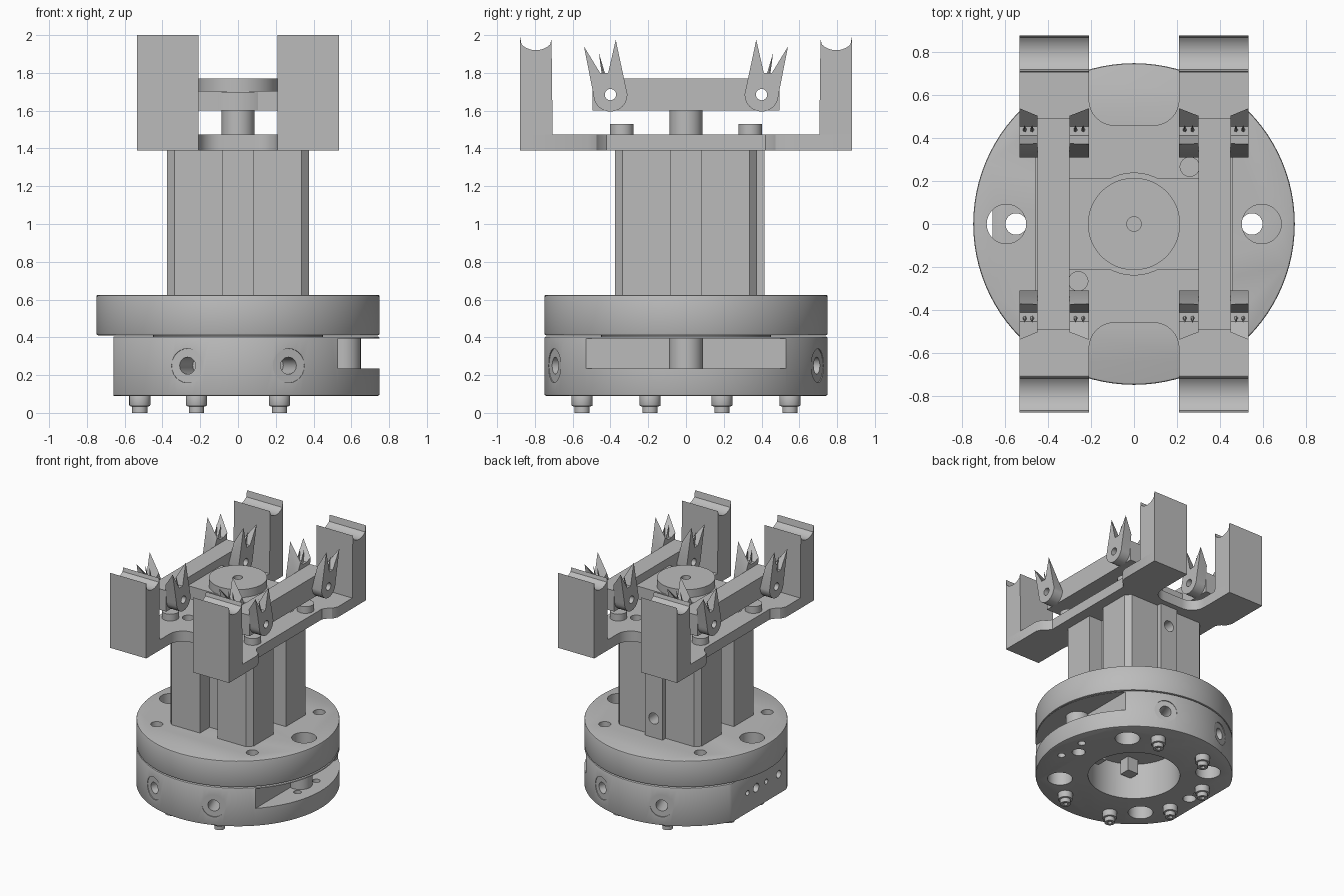
import bpy, bmesh, math

cube = bpy.data.objects.get("Cube")
if cube:
    bpy.data.objects.remove(cube, do_unlink=True)

GREY = (0.5, 0.5, 0.5, 1)
metal = bpy.data.materials.new("plain grey metal")
metal.use_nodes = True
metal.diffuse_color = GREY
metal.node_tree.nodes["Principled BSDF"].inputs["Base Color"].default_value = GREY


def loft(name, lower, upper):
    """Closed solid between two matching outlines of 3D points."""
    bm = bmesh.new()
    a = [bm.verts.new(p) for p in lower]
    b = [bm.verts.new(p) for p in upper]
    n = len(a)
    bm.faces.new(a)
    bm.faces.new(b)
    for i in range(n):
        j = (i + 1) % n
        bm.faces.new((a[i], a[j], b[j], b[i]))
    bmesh.ops.recalc_face_normals(bm, faces=bm.faces)
    mesh = bpy.data.meshes.new(name)
    bm.to_mesh(mesh)
    bm.free()
    mesh.materials.append(metal)
    obj = bpy.data.objects.new(name, mesh)
    bpy.context.collection.objects.link(obj)
    return obj


def prism(name, pts, z0, z1):
    return loft(name, [(x, y, z0) for x, y in pts], [(x, y, z1) for x, y in pts])


def side_prism(name, pts, x0, x1):
    return loft(name, [(x0, y, z) for y, z in pts], [(x1, y, z) for y, z in pts])


def box(name, x0, x1, y0, y1, z0, z1):
    return prism(name, [(x0, y0), (x1, y0), (x1, y1), (x0, y1)], z0, z1)


def arc(cx, cy, r, start, end, n):
    angles = [math.radians(start + (end - start) * i / n) for i in range(n + 1)]
    return [(cx + r * math.cos(t), cy + r * math.sin(t)) for t in angles]


def cyl(name, x, y, r, z0, z1, n=32):
    return prism(name, arc(x, y, r, 0, 360, n)[:-1], z0, z1)


def radial(name, angle, r, d0, d1, z):
    """Horizontal cylinder running outwards at an angle, d0 to d1 from the axis."""
    obj = cyl(name, 0, 0, r, d0, d1, 24)
    obj.rotation_euler = (0, math.pi / 2, math.radians(angle))
    obj.location.z = z
    return obj


def activate(obj):
    bpy.ops.object.select_all(action="DESELECT")
    obj.select_set(True)
    bpy.context.view_layer.objects.active = obj


def cut(obj, *cutters):
    activate(obj)
    for c in cutters:
        c.hide_render = True
        mod = obj.modifiers.new("cut", "BOOLEAN")
        mod.operation, mod.solver, mod.object = "DIFFERENCE", "EXACT", c
        bpy.ops.object.modifier_apply(modifier=mod.name)
        bpy.data.objects.remove(c, do_unlink=True)


def bevel(obj, width):
    activate(obj)
    mod = obj.modifiers.new("bevel", "BEVEL")
    mod.width, mod.segments, mod.angle_limit = width, 2, math.radians(60)
    bpy.ops.object.modifier_apply(modifier=mod.name)


SIGNS = [(sx, sy) for sx in (-1, 1) for sy in (-1, 1)]

# Lower flange: flat on one side, open slot on the other, central bore
lower = cyl("lower_flange", 0, 0, 0.75, 0.09, 0.405, 96)
bevel(lower, 0.01)
cut(lower, box("c", -1, -0.66, -1, 1, 0, 0.5),
    box("c", 0.53, 1, -1, 1, 0.235, 0.395),
    cyl("c", 0, 0, 0.35, 0, 0.39, 64))
for s in (-1, 1):
    cut(lower, cyl("c", s * 0.55, 0, 0.05, 0, 0.5))
for sx, sy in SIGNS:
    cut(lower, cyl("c", sx * 0.4, sy * 0.4, 0.095, 0, 0.2))
    a = math.degrees(math.atan2(sy * 0.7, sx * 0.27))
    cut(lower, radial("c", a, 0.09, 0.742, 0.8, 0.25),
        radial("c", a, 0.045, 0.55, 0.8, 0.25))
for x, y in [(0.62, 0.12), (0.62, -0.12), (-0.55, 0.1)]:
    cut(lower, cyl("c", x, y, 0.03, 0, 0.3, 16))
for y, r in [(0.15, 0.02), (0.04, 0.035), (-0.09, 0.02), (-0.25, 0.03)]:
    hole = radial("c", 180, r, 0.58, 0.8, 0.25)
    hole.location.y = y
    cut(lower, hole)

# Sleeve standing in the slot
sleeve = cyl("slot_sleeve", 0.56, 0, 0.09, 0.23, 0.4)
cut(sleeve, cyl("c", 0.55, 0, 0.05, 0, 0.5))

# Tabs inside the bore
for s in (-1, 1):
    box("bore_tab", s * 0.16 - 0.05, s * 0.16 + 0.05, -0.29, -0.2, 0.27, 0.395)

# Upper flange
upper = cyl("upper_flange", 0, 0, 0.75, 0.41, 0.625, 96)
bevel(upper, 0.01)
for s in (-1, 1):
    cut(upper, cyl("c", s * 0.595, 0, 0.092, 0.3, 0.7))
for sx, sy in SIGNS:
    cut(upper, cyl("c", sx * 0.43, sy * 0.43, 0.045, 0.5, 0.7, 24))
cyl("flange_joint", 0, 0, 0.45, 0.395, 0.42, 64)

# Mounting bolts under the base
for x, y in [(-0.22, 0.55), (0.22, 0.55), (-0.22, -0.55), (0.22, -0.55),
             (-0.52, 0.19), (-0.52, -0.19)]:
    bevel(cyl("bolt_collar", x, y, 0.056, 0.035, 0.1, 24), 0.008)
    tip = cyl("bolt_tip", x, y, 0.04, 0, 0.05, 24)
    cut(tip, cyl("c", x, y, 0.02, -0.1, 0.02, 6))

# Column with chamfered corners and slotted sides
c, k = 0.375, 0.335
column = prism("column", [(-k, -c), (k, -c), (c, -k), (c, k),
                          (k, c), (-k, c), (-c, k), (-c, -k)], 0.6, 1.4)
cut(column, box("c", -0.08, 0.08, -1, -0.25, 0, 2), box("c", -0.08, 0.08, 0.25, 1, 0, 2),
    box("c", -1, -0.25, -0.08, 0.08, 0, 2), box("c", 0.25, 1, -0.08, 0.08, 0, 2))
rib = box("column_port_rib", -0.08, 0.08, 0.24, 0.415, 0.6, 1.4)
for z in (0.78, 1.22):
    cut(rib, radial("c", 90, 0.045, 0.3, 0.6, z))

# H-shaped top plate from one mirrored quarter outline
quarter = [(0.46, 0), (0.46, 0.42), (0.485, 0.455), (0.515, 0.475), (0.535, 0.52),
           (0.535, 0.88), (0.21, 0.88)]
quarter += arc(0.09, 0.58, 0.12, 0, -90, 8)
half = quarter + [(-x, y) for x, y in reversed(quarter)]
outline = half + [(-x, -y) for x, y in half[1:-1]]
plate = prism("top_plate", outline + [], 1.39, 1.475)
for s in (-1, 1):
    cut(plate, cyl("c", s * 0.26, s * 0.267, 0.045, 1.4, 1.6, 24))

# Corner jaws with a hollowed top
for sx, sy in SIGNS:
    top = arc(0.795, 2.03, 0.11, 218, 322, 12)
    top = [(0.88, 1.4)] + [(0.88, 2.0)] + top[::-1][1:-1] + [(0.712, 1.98), (0.705, 1.4)]
    side_prism("jaw", [(sy * y, z) for y, z in top], sx * 0.21, sx * 0.535)
    cyl("plate_screw", sx * 0.37, sy * 0.34, 0.063, 1.47, 1.53, 24)

# Centre post, crosspiece and cap
cyl("centre_post", 0, 0, 0.087, 1.47, 1.61)
box("crosspiece", -0.3, 0.3, -0.215, 0.215, 1.6, 1.705)
cyl("crosspiece_hub", 0, 0, 0.24, 1.6, 1.7, 64)
cap = cyl("centre_cap", 0, 0, 0.215, 1.7, 1.77, 64)
cut(cap, cyl("c", 0, 0, 0.034, 1.73, 1.9))

# Side bars
for s in (-1, 1):
    bar = box("side_bar", s * 0.3, s * 0.45, -0.495, 0.495, 1.6, 1.77)
    for sy in (-1, 1):
        hole = radial("c", 0, 0.03, -1, 1, 1.685)
        hole.location.y = sy * 0.4
        cut(bar, hole)


# Forked claws on both faces of each bar end
def claw_outline(outer_tip, inner_tip, sy):
    pts = arc(0.4, 1.685, 0.09, 0, -180, 12)
    pts += [inner_tip, (0.412, 1.8), (0.455, 1.8), outer_tip]
    return [(sy * y, z) for y, z in pts]


for sx, sy in SIGNS:
    for near, far in [(0.45, 0.535), (0.3, 0.21)]:
        a = claw_outline((0.505, 1.82), (0.375, 1.83), sy)
        b = claw_outline((0.54, 1.94), (0.372, 1.975), sy)
        claw = loft("claw", [(sx * near, y, z) for y, z in a],
                    [(sx * far, y, z) for y, z in b])
        hole = radial("c", 0, 0.03, -1, 1, 1.685)
        hole.location.y = sy * 0.4
        cut(claw, hole)
        for t in (0.3, 0.7):
            x = sx * (near + (far - near) * t)
            ring = arc(x, sy * 0.432, 0.012, 0, 360, 5)[:-1]
            loft("claw_needle", [(px, py, 1.77) for px, py in ring],
                 [(x + (px - x) * 0.05, sy * 0.46 + (py - sy * 0.432) * 0.05, 1.9)
                  for px, py in ring])

# Smooth round walls, keep edges sharp
bpy.ops.object.select_all(action="DESELECT")
for obj in bpy.context.scene.objects:
    if obj.type == "MESH":
        obj.select_set(True)
        bpy.context.view_layer.objects.active = obj
bpy.ops.object.shade_smooth_by_angle(angle=math.radians(30))
